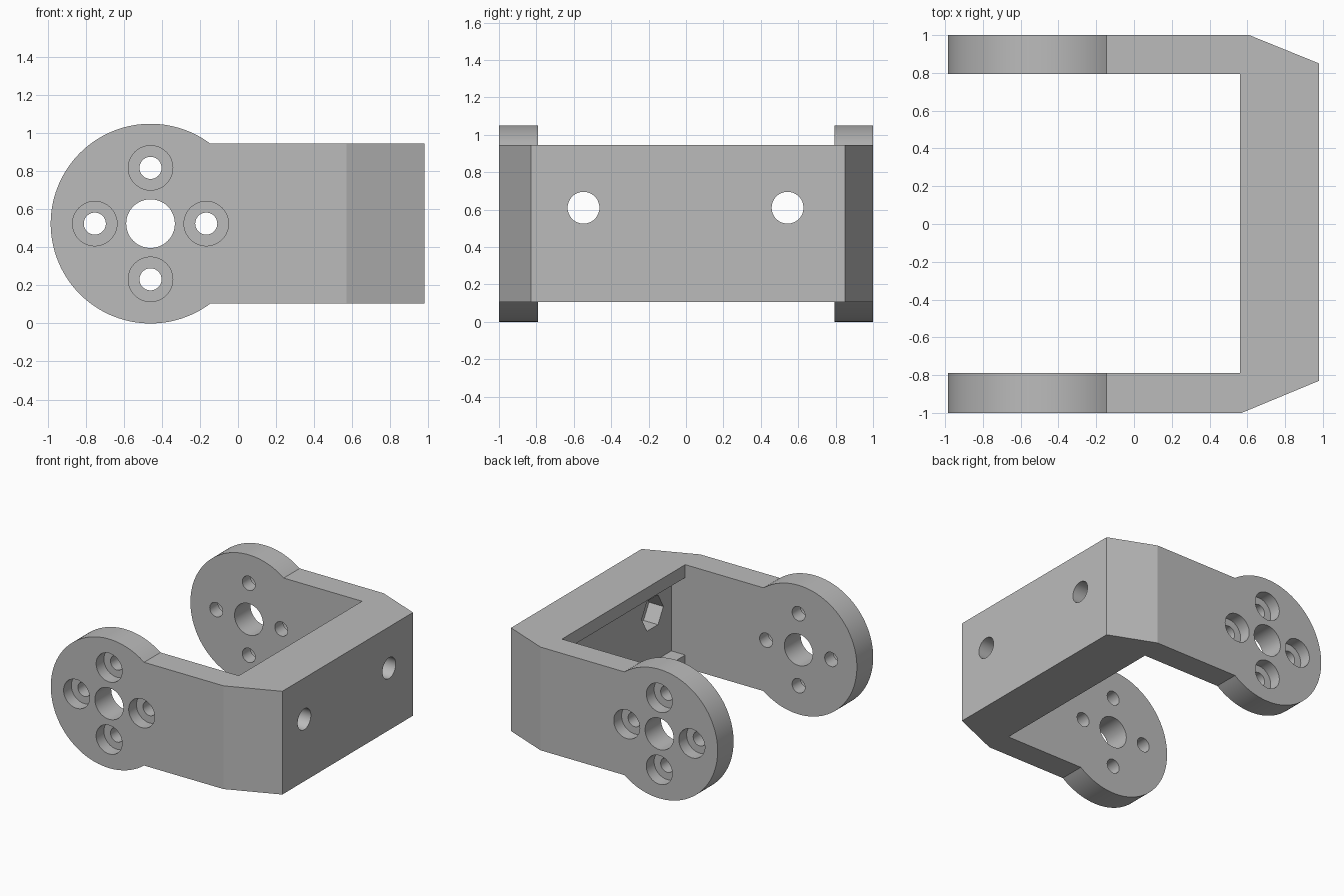
import bpy
import math
from mathutils import Matrix, Vector

cube = bpy.data.objects.get("Cube")
if cube:
    bpy.data.objects.remove(cube, do_unlink=True)

CX, CZ, R = -0.46, 0.525, 0.525        # ear disc
Z0, Z1 = 0.105, 0.945                  # arm bottom and top
FRONT, BACK = -0.79, 0.795             # inner faces of the arms
WEB_IN, WEB_OUT = 0.56, 0.98


def prism(name, points, axis, start, end):
    """Extrude a closed 2D outline along an axis ('x': yz, 'y': xz, 'z': xy)."""
    place = {"x": lambda a, b, t: (t, a, b),
             "y": lambda a, b, t: (a, t, b),
             "z": lambda a, b, t: (a, b, t)}[axis]
    n = len(points)
    verts = [place(a, b, t) for t in (start, end) for a, b in points]
    faces = [list(range(n))[::-1], list(range(n, 2 * n))]
    faces += [[i, (i + 1) % n, (i + 1) % n + n, i + n] for i in range(n)]
    if axis == "y":
        faces = [f[::-1] for f in faces]
    mesh = bpy.data.meshes.new(name)
    mesh.from_pydata(verts, [], faces)
    obj = bpy.data.objects.new(name, mesh)
    bpy.context.collection.objects.link(obj)
    return obj


def circle(a, b, r, n=48):
    return [(a + r * math.cos(2 * math.pi * i / n),
             b + r * math.sin(2 * math.pi * i / n)) for i in range(n)]


def rect(a0, b0, a1, b1):
    return [(a0, b0), (a1, b0), (a1, b1), (a0, b1)]


def boolean(obj, tool, operation="DIFFERENCE"):
    """Apply a boolean and remove the tool."""
    tool.hide_render = True
    mod = obj.modifiers.new("cut", "BOOLEAN")
    mod.operation, mod.object, mod.solver = operation, tool, "EXACT"
    graph = bpy.context.evaluated_depsgraph_get()
    mesh = bpy.data.meshes.new_from_object(obj.evaluated_get(graph))
    obj.modifiers.clear()
    obj.data = mesh
    bpy.data.objects.remove(tool, do_unlink=True)


# U-shaped plan with chamfered outer corners
plan = [(-1.2, -1), (0.57, -1), (WEB_OUT, -0.83), (WEB_OUT, 0.85), (0.61, 1),
        (-1.2, 1), (-1.2, BACK), (WEB_IN, BACK), (WEB_IN, FRONT), (-1.2, FRONT)]
bracket = prism("bracket", plan, "z", -0.2, 1.3)

# Keyhole side outline: round ear running into a straight arm
half = math.asin((Z1 - CZ) / R)
steps = 96
arc = [half + (2 * math.pi - 2 * half) * i / steps for i in range(steps + 1)]
side = [(CX + R * math.cos(t), CZ + R * math.sin(t)) for t in arc]
side += [(1.2, Z0), (1.2, Z1)]
boolean(bracket, prism("side_outline", side, "y", -1.2, 1.2), "INTERSECT")

# Shallow pocket in the inner face of the web
boolean(bracket, prism("web_pocket", rect(FRONT, 0.21, BACK, 0.84), "x", 0.5, 0.685))

# Screw holes with hexagonal nut seats in the web
for y in (-0.548, 0.543):
    boolean(bracket, prism("web_hole", circle(y, 0.61, 0.085), "x", 0.6, 1.1))
    boolean(bracket, prism("nut_seat", circle(y, 0.61, 0.14, 6), "x", 0.6, 0.815))

# Axle hole and four counterbored screw holes through both ears
boolean(bracket, prism("axle_hole", circle(CX, CZ, 0.128), "y", -1.2, 1.2))
for dx, dz in ((1, 0), (-1, 0), (0, 1), (0, -1)):
    x, z = CX + 0.293 * dx, CZ + 0.293 * dz
    boolean(bracket, prism("screw_hole", circle(x, z, 0.058), "y", -1.2, 1.2))
    for s in (-1, 1):
        a, b = sorted((s * 0.9, s * 1.2))
        boolean(bracket, prism("counterbore", circle(x, z, 0.117), "y", a, b))

# Grey material
grey = bpy.data.materials.new("plain grey")
grey.use_nodes = True
colour = (0.5, 0.5, 0.5, 1)
grey.diffuse_color = colour
grey.node_tree.nodes["Principled BSDF"].inputs["Base Color"].default_value = colour
bracket.data.materials.clear()
bracket.data.materials.append(grey)

# Smooth round walls, sharp edges
for o in bpy.context.selected_objects:
    o.select_set(False)
bpy.context.view_layer.objects.active = bracket
bracket.select_set(True)
bpy.ops.object.shade_smooth_by_angle(angle=math.radians(20))
